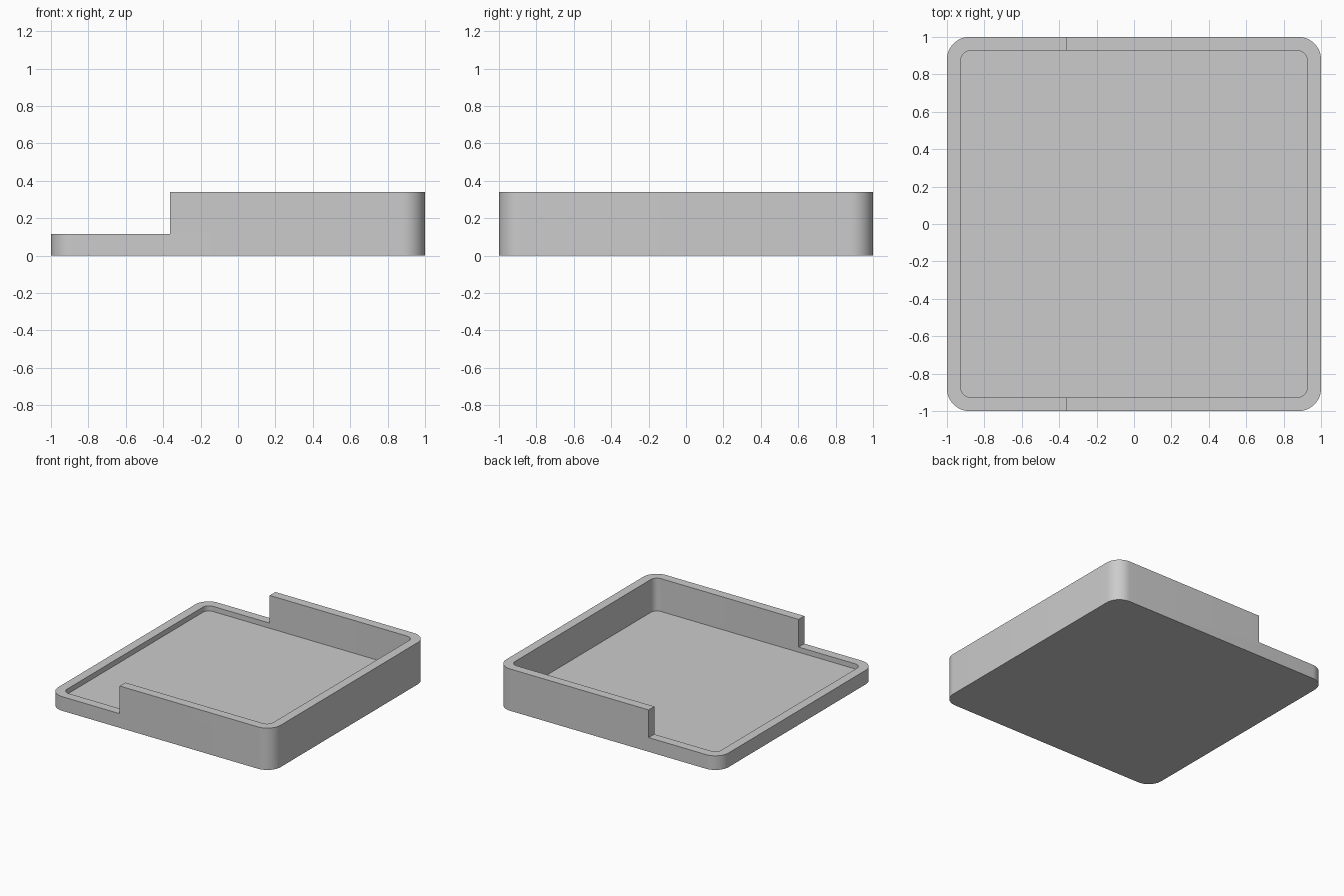
import bpy
import bmesh
import math

HEIGHT = 0.34
LOW_HEIGHT = 0.115
WALL = 0.073
FLOOR = 0.073
STEP_X = -0.364

cube = bpy.data.objects.get("Cube")
if cube:
    bpy.data.objects.remove(cube, do_unlink=True)

grey = bpy.data.materials.new("plain grey")
grey.use_nodes = True
colour = (0.6, 0.6, 0.6, 1)
grey.diffuse_color = colour
grey.node_tree.nodes["Principled BSDF"].inputs["Base Color"].default_value = colour


def rounded_block(name, half, radius, bottom, top, segments=12):
    """Square block with rounded upright corners."""
    bm = bmesh.new()
    ring = []
    for corner in range(4):
        middle = math.pi / 4 + corner * math.pi / 2
        cx = math.copysign(half - radius, math.cos(middle))
        cy = math.copysign(half - radius, math.sin(middle))
        for i in range(segments + 1):
            a = (corner + i / segments) * math.pi / 2
            ring.append(bm.verts.new((cx + radius * math.cos(a),
                                      cy + radius * math.sin(a), bottom)))
    base = bm.faces.new(ring)
    new = bmesh.ops.extrude_face_region(bm, geom=[base], use_keep_orig=True)["geom"]
    for v in new:
        if isinstance(v, bmesh.types.BMVert):
            v.co.z = top
    bmesh.ops.recalc_face_normals(bm, faces=bm.faces)
    mesh = bpy.data.meshes.new(name)
    bm.to_mesh(mesh)
    bm.free()
    mesh.materials.append(grey)
    obj = bpy.data.objects.new(name, mesh)
    bpy.context.collection.objects.link(obj)
    return obj


def cut(target, cutter):
    """Subtract the cutter, then discard it."""
    cutter.hide_render = True
    mod = target.modifiers.new("cut", "BOOLEAN")
    mod.operation = "DIFFERENCE"
    mod.solver = "EXACT"
    mod.object = cutter
    bpy.context.view_layer.objects.active = target
    bpy.ops.object.modifier_apply(modifier=mod.name)
    bpy.data.objects.remove(cutter, do_unlink=True)


# Tray body
tray = rounded_block("tray", 1, 0.12, 0, HEIGHT)

# Hollow inside
cut(tray, rounded_block("hollow_cutter", 1 - WALL, 0.055, FLOOR, HEIGHT + 0.2))

# Lowered rim on the right side
bpy.ops.mesh.primitive_cube_add(size=1, location=(STEP_X - 0.5, 0, LOW_HEIGHT + 0.5))
notch = bpy.context.object
notch.name = "notch_cutter"
notch.scale = (1, 3, 1)
notch.data.materials.append(grey)
bpy.context.view_layer.update()
cut(tray, notch)

# Smooth corners, crisp rims
bpy.ops.object.select_all(action="DESELECT")
tray.select_set(True)
bpy.context.view_layer.objects.active = tray
bpy.ops.object.shade_smooth_by_angle(angle=math.radians(30))
